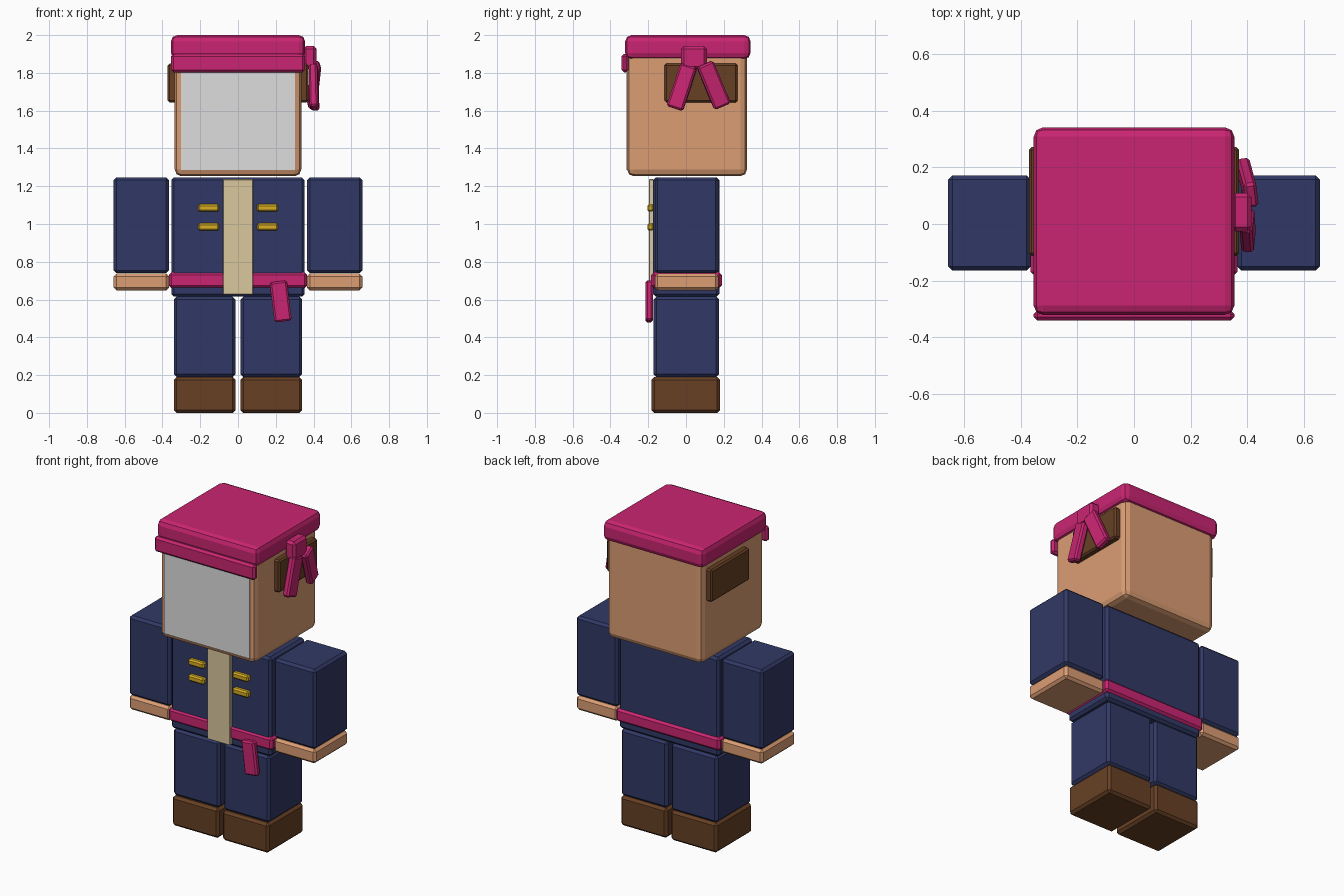
import bpy
import bmesh
from math import radians
from mathutils import Euler, Matrix, Vector

default = bpy.data.objects.get("Cube")
if default:
    bpy.data.objects.remove(default, do_unlink=True)


def linear(v):
    v /= 255
    return v / 12.92 if v <= 0.04045 else ((v + 0.055) / 1.055) ** 2.4


def material(name, r, g, b):
    mat = bpy.data.materials.new(name)
    mat.use_nodes = True
    colour = (linear(r), linear(g), linear(b), 1)
    mat.diffuse_color = colour
    bsdf = mat.node_tree.nodes["Principled BSDF"]
    bsdf.inputs["Base Color"].default_value = colour
    bsdf.inputs["Roughness"].default_value = 0.8
    return mat


pink = material("pink cloth", 202, 37, 114)
navy = material("navy cloth", 49, 57, 102)
skin = material("skin", 220, 158, 116)
brown = material("brown leather", 103, 64, 36)
tan = material("tan cloth", 218, 200, 157)
gold = material("gold", 216, 174, 34)
grey = material("pale grey", 222, 222, 222)


def block(name, mat, xs, ys, zs, bevel=0.015, segments=1, turn=(0, 0, 0)):
    """Bevelled box between the given limits, turned about its centre."""
    limits = (xs, ys, zs)
    size = Vector([hi - lo for lo, hi in limits])
    centre = Vector([(hi + lo) / 2 for lo, hi in limits])
    bm = bmesh.new()
    bmesh.ops.create_cube(bm, size=1, matrix=Matrix.Diagonal((*size, 1)))
    if bevel:
        bmesh.ops.bevel(bm, geom=bm.edges[:], offset=bevel, segments=segments,
                        profile=0.5, affect='EDGES')
    mesh = bpy.data.meshes.new(name)
    bm.to_mesh(mesh)
    bm.free()
    mesh.materials.append(mat)
    obj = bpy.data.objects.new(name, mesh)
    obj.location = centre
    obj.rotation_euler = Euler([radians(a) for a in turn])
    bpy.context.collection.objects.link(obj)
    return obj


def pair(name, mat, xs, ys, zs, bevel=0.015):
    """The same block on both sides of the body."""
    block("left_" + name, mat, xs, ys, zs, bevel)
    block("right_" + name, mat, (-xs[1], -xs[0]), ys, zs, bevel)


# Legs and boots
pair("boot", brown, (0.013, 0.34), (-0.183, 0.18), (0, 0.19))
pair("leg", navy, (0.013, 0.34), (-0.172, 0.175), (0.19, 0.615))

# Torso, belt and hanging belt end
block("torso", navy, (-0.353, 0.353), (-0.175, 0.177), (0.615, 1.247))
block("belt", pink, (-0.366, 0.366), (-0.185, 0.19), (0.66, 0.745))
block("belt_end", pink, (0.18, 0.272), (-0.215, -0.175), (0.483, 0.697),
      0.01, turn=(0, -7, 0))

# Shirt front and buttons
block("shirt_front", tan, (-0.08, 0.08), (-0.196, -0.17), (0.627, 1.237), 0.003)
for row, z in (("lower", 0.985), ("upper", 1.085)):
    pair(row + "_button", gold, (0.1, 0.212), (-0.205, -0.17),
         (z - 0.02, z + 0.02), 0.009)

# Arms and hands
pair("sleeve", navy, (0.365, 0.658), (-0.165, 0.172), (0.74, 1.247))
pair("hand", skin, (0.365, 0.658), (-0.165, 0.172), (0.648, 0.738))

# Head with blank face and hair patches
block("head", skin, (-0.335, 0.335), (-0.312, 0.323), (1.253, 1.92), 0.035, 2)
block("face", grey, (-0.302, 0.302), (-0.316, -0.31), (1.287, 1.83), 0)
pair("hair_patch", brown, (0.32, 0.372), (-0.113, 0.272), (1.643, 1.85), 0.01)

# Head scarf, brow band, knot and tails
block("head_scarf", pink, (-0.355, 0.355), (-0.322, 0.342), (1.873, 2), 0.033, 2)
block("brow_band", pink, (-0.355, 0.355), (-0.342, -0.305), (1.803, 1.9), 0.013)
block("scarf_knot", pink, (0.345, 0.416), (-0.026, 0.11), (1.82, 1.942), 0.015)
block("front_scarf_tail", pink, (0.38, 0.425), (-0.067, 0.023), (1.605, 1.845),
      0.01, turn=(-18, -3, -5))
block("rear_scarf_tail", pink, (0.38, 0.425), (0.1, 0.193), (1.612, 1.858),
      0.01, turn=(23, 3, 8))
